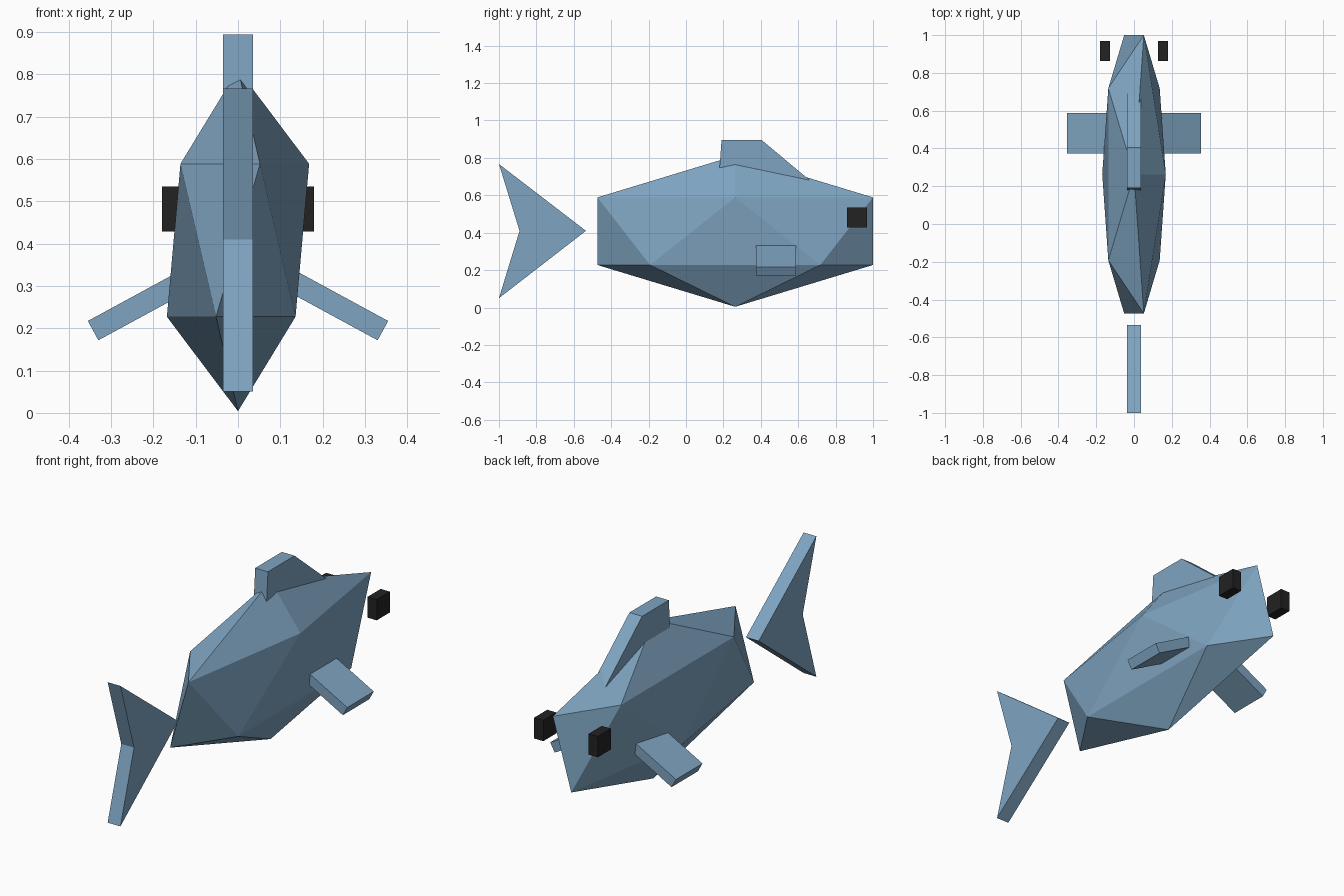
import bpy, bmesh, math
from mathutils import Matrix, Vector

if "Cube" in bpy.data.objects:
    bpy.data.objects.remove(bpy.data.objects["Cube"])


def material(name, rgb):
    m = bpy.data.materials.new(name)
    m.diffuse_color = (*rgb, 1)
    m.use_nodes = True
    m.node_tree.nodes["Principled BSDF"].inputs["Base Color"].default_value = m.diffuse_color
    return m


BLUE = material("steel_blue", (0.21, 0.37, 0.53))
BLACK = material("eye_black", (0.016, 0.016, 0.016))


def finish(bm, name, mat):
    bmesh.ops.recalc_face_normals(bm, faces=bm.faces)
    me = bpy.data.meshes.new(name)
    bm.to_mesh(me)
    bm.free()
    me.materials.append(mat)
    ob = bpy.data.objects.new(name, me)
    bpy.context.collection.objects.link(ob)
    return ob


def box(name, centre, size, mat, tilt=0):
    bm = bmesh.new()
    m = (Matrix.Translation(centre) @ Matrix.Rotation(tilt, 4, 'Y')
         @ Matrix.Diagonal((*size, 1)))
    bmesh.ops.create_cube(bm, size=1, matrix=m)
    return finish(bm, name, mat)


def side_plate(name, profile, half, mat):
    """Extrude a (y, z) outline symmetrically along x."""
    bm = bmesh.new()
    face = bm.faces.new([bm.verts.new((-half, y, z)) for y, z in profile])
    ext = bmesh.ops.extrude_face_region(bm, geom=[face])
    moved = [v for v in ext["geom"] if isinstance(v, bmesh.types.BMVert)]
    bmesh.ops.translate(bm, verts=moved, vec=(2 * half, 0, 0))
    return finish(bm, name, mat)


# Body: a stretched icosahedron
bm = bmesh.new()
bmesh.ops.create_icosphere(
    bm, subdivisions=1, radius=1,
    matrix=Matrix.Translation((0, 0.263, 0.408)) @ Matrix.Diagonal((0.188, 0.866, 0.404, 1)))
finish(bm, "body", BLUE)

# Tail and back fins
side_plate("tail_fin", [(-1, 0.767), (-0.89, 0.41), (-1, 0.05), (-0.535, 0.41)], 0.036, BLUE)
side_plate("dorsal_fin", [(0.19, 0.895), (0.405, 0.895), (0.74, 0.615), (0.17, 0.615)], 0.036, BLUE)

# Side fins sloping down and outward, and square eyes
slope = math.radians(28.5)
length = 0.28
for side, label in ((-1, "left"), (1, "right")):
    tip = Vector((side * 0.3425, 0, 0.1945))
    inward = Vector((-side * math.cos(slope), 0, math.sin(slope)))
    centre = tip + inward * length / 2
    box(label + "_fin", (centre.x, 0.481, centre.z), (length, 0.214, 0.052), BLUE, side * slope)
    box(label + "_eye", (side * 0.154, 0.915, 0.482), (0.052, 0.106, 0.106), BLACK)
